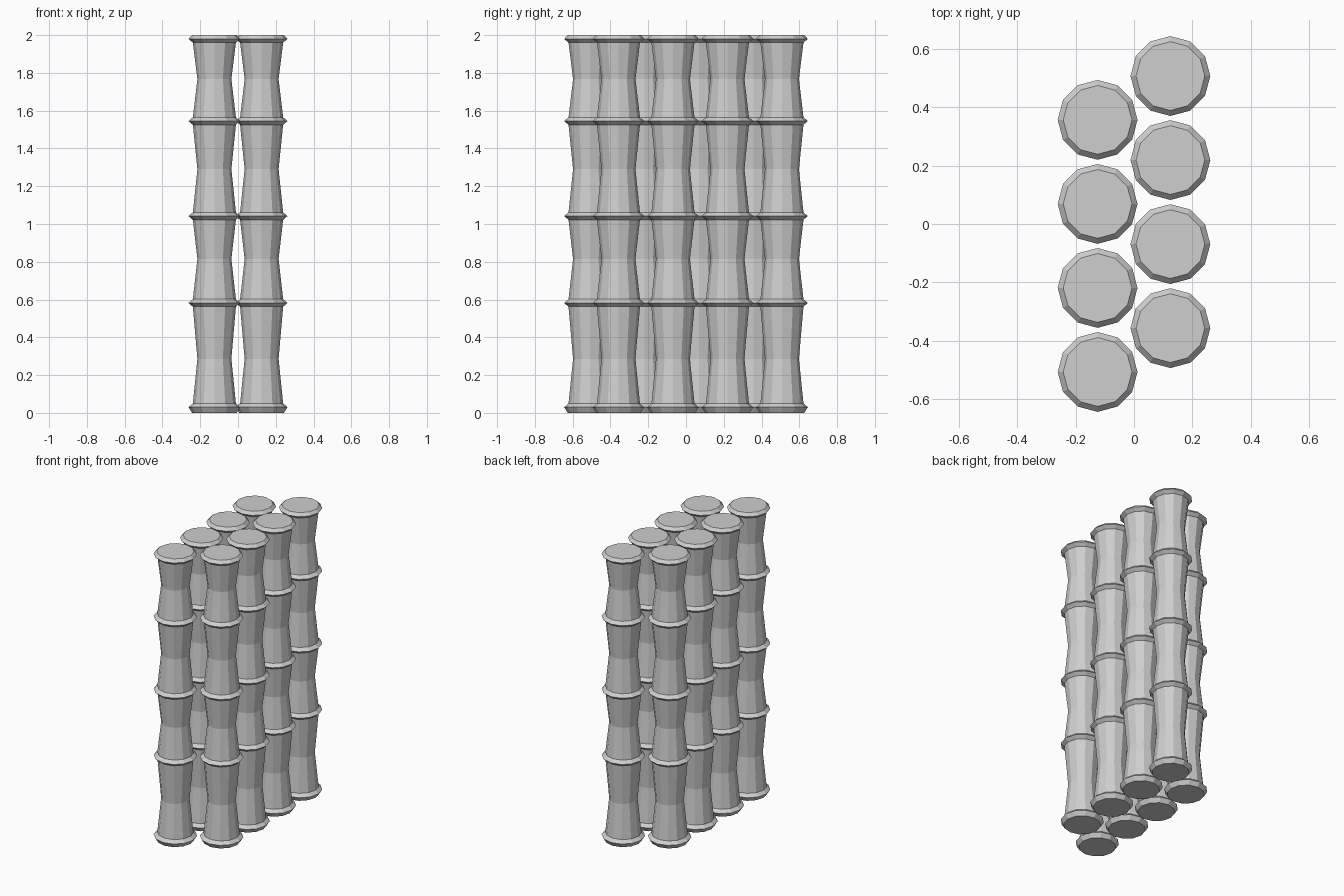
import bpy
import bmesh
from math import cos, sin, tau

if "Cube" in bpy.data.objects:
    bpy.data.objects.remove(bpy.data.objects["Cube"])

SIDES = 12
RING, NECK, WAIST, CAP = 0.137, 0.114, 0.09, 0.118

# One plain grey for every pole
grey = bpy.data.materials.new("bamboo_grey")
grey.use_nodes = True
colour = (0.62, 0.62, 0.62, 1)
grey.diffuse_color = colour
grey.node_tree.nodes["Principled BSDF"].inputs["Base Color"].default_value = colour


def pole_profile():
    """Radius and height pairs from the foot to the top of a pole."""
    joints = [0.03, 0.582, 1.042, 1.545, 1.98]
    waists = [0.286, 0.815, 1.29, 1.767]
    profile = [(CAP, 0.0)]
    for i, z in enumerate(joints):
        if i > 0:
            profile.append((NECK, z - 0.02))
        profile.append((RING, z))
        if i < len(waists):
            profile += [(NECK, z + 0.02), (WAIST, waists[i])]
    return profile + [(CAP, 2.0)]


def pole_mesh():
    """Revolve the profile into a faceted, capped pole."""
    bm = bmesh.new()
    rings = [[bm.verts.new((r * cos(tau * k / SIDES), r * sin(tau * k / SIDES), z))
              for k in range(SIDES)] for r, z in pole_profile()]
    for low, high in zip(rings, rings[1:]):
        for k in range(SIDES):
            n = (k + 1) % SIDES
            bm.faces.new((low[k], low[n], high[n], high[k]))
    bm.faces.new(rings[0][::-1])
    bm.faces.new(rings[-1])
    mesh = bpy.data.meshes.new("bamboo_pole")
    bm.to_mesh(mesh)
    bm.free()
    mesh.materials.append(grey)
    return mesh


# Two staggered rows of four poles, each row the other turned half round
mesh = pole_mesh()
for side, name in ((-1, "right"), (1, "left")):
    for i in range(4):
        pole = bpy.data.objects.new(f"{name}_pole_{i + 1}", mesh)
        pole.location = (side * 0.125, side * (0.508 - 0.2885 * i), 0)
        bpy.context.collection.objects.link(pole)
